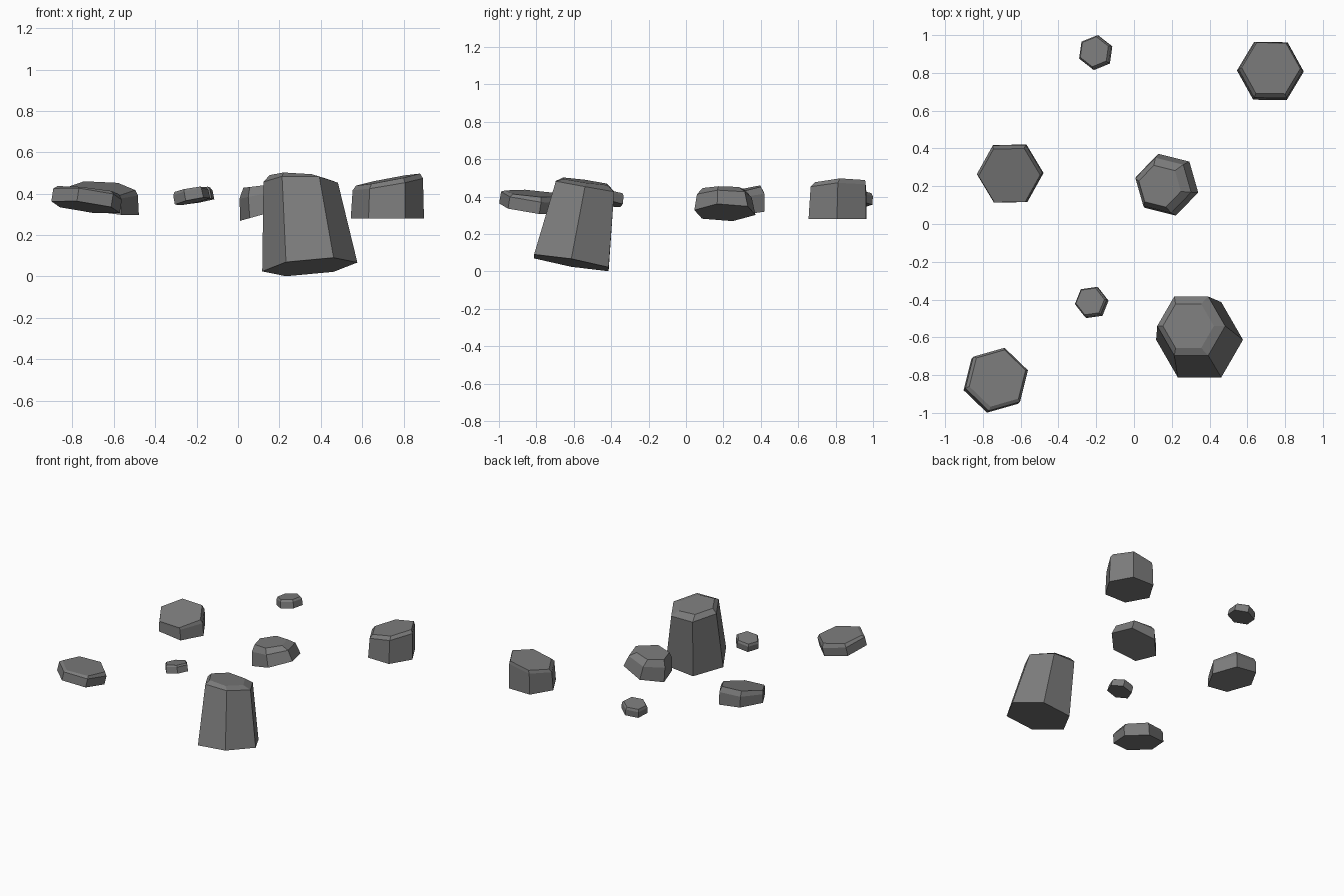
import bpy, bmesh, math

if "Cube" in bpy.data.objects:
    bpy.data.objects.remove(bpy.data.objects["Cube"])

stone = bpy.data.materials.new("dark grey stone")
stone.diffuse_color = (0.2, 0.2, 0.2, 1)
stone.use_nodes = True
stone.node_tree.nodes["Principled BSDF"].inputs["Base Color"].default_value = stone.diffuse_color


def rock(name, angle, *rings):
    """Six-sided stone lofted through tilted rings: (x, y, z, radius, slope_x, slope_y)."""
    bm = bmesh.new()
    loops = []
    for cx, cy, cz, r, sx, sy in rings:
        loop = []
        for i in range(6):
            a = math.radians(angle + 60 * i)
            dx, dy = r * math.cos(a), r * math.sin(a)
            loop.append(bm.verts.new((cx + dx, cy + dy, cz + sx * dx + sy * dy)))
        loops.append(loop)
    bm.faces.new(loops[0][::-1])
    bm.faces.new(loops[-1])
    for low, high in zip(loops, loops[1:]):
        for i in range(6):
            j = (i + 1) % 6
            bm.faces.new((low[i], low[j], high[j], high[i]))
    bmesh.ops.recalc_face_normals(bm, faces=bm.faces[:])
    mesh = bpy.data.meshes.new(name)
    bm.to_mesh(mesh)
    bm.free()
    mesh.materials.append(stone)
    bpy.context.collection.objects.link(bpy.data.objects.new(name, mesh))


# tall leaning column stone
rock("tall_rock", 0,
     (.347, -.613, .046, .23, .093, -.172),
     (.303, -.54, .455, .18, -.01, -.18),
     (.288, -.54, .482, .135, -.06, -.14))
# flat slab, front left
rock("front_left_slab", 16,
     (-.737, -.832, .335, .172, -.13, -.14),
     (-.727, -.822, .398, .172, -.13, -.14),
     (-.723, -.817, .417, .155, -.11, -.08))
# slab, left, rising to the back
rock("left_slab", 1,
     (-.655, .267, .32, .176, -.13, .07),
     (-.658, .267, .40, .174, -.05, .13),
     (-.66, .257, .425, .163, -.05, .22))
# domed stone near the middle
rock("middle_rock", -14,
     (.175, .208, .315, .17, .28, 0),
     (.155, .205, .405, .152, .2, 0),
     (.137, .20, .442, .115, .12, 0))
# chunky stone, back right
rock("back_right_rock", -1,
     (.722, .81, .28, .177, 0, 0),
     (.724, .815, .445, .17, .17, .04),
     (.725, .825, .468, .155, .19, .04))
# small pebbles
rock("front_pebble", 8,
     (-.22, -.418, .363, .086, .2, -.12),
     (-.229, -.412, .407, .085, .2, -.12),
     (-.232, -.41, .42, .076, .17, -.1))
rock("back_pebble", 22,
     (-.2, .906, .362, .092, .16, -.08),
     (-.207, .91, .407, .09, .16, -.08),
     (-.21, .912, .422, .08, .14, -.06))
